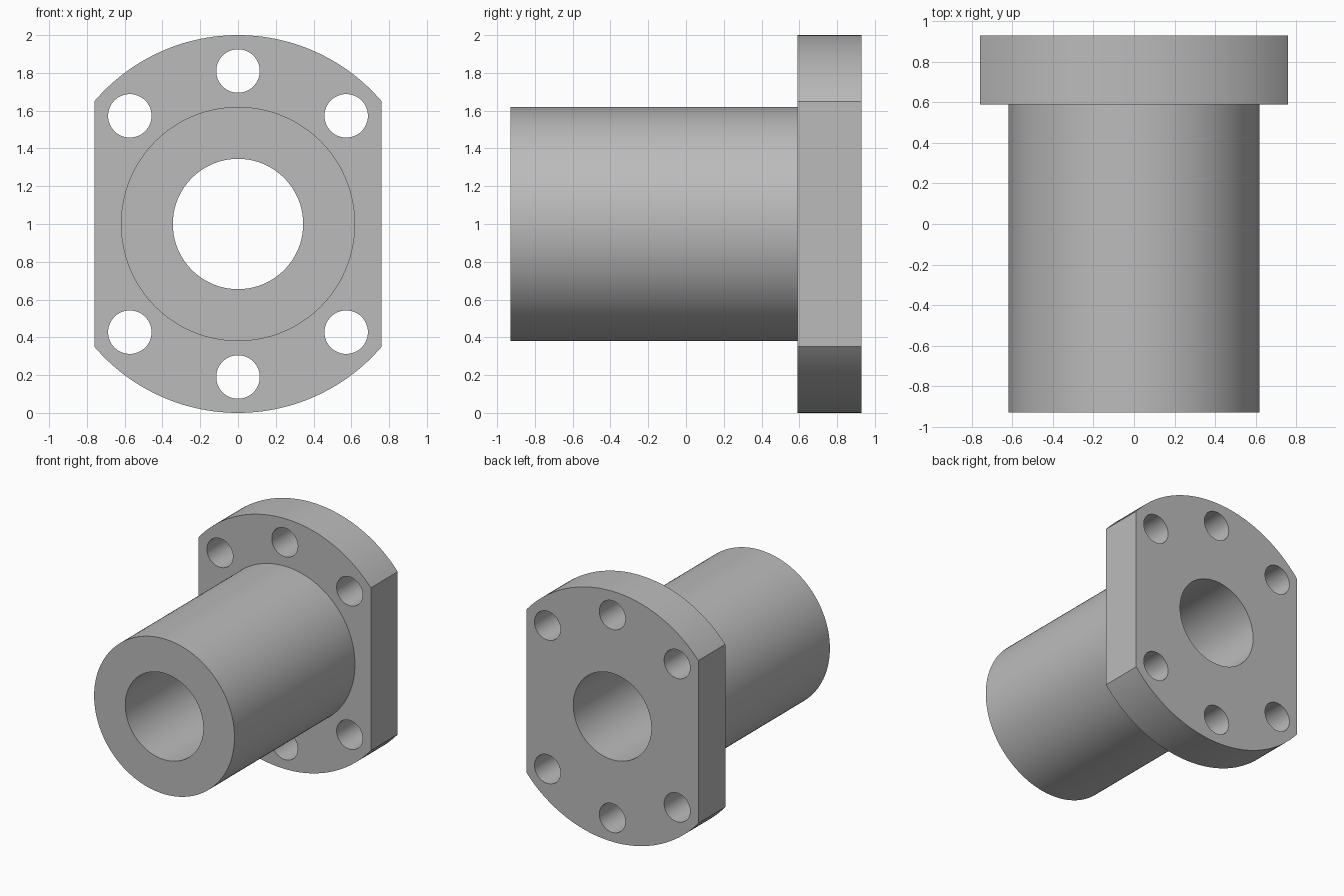
import bpy
import math

if "Cube" in bpy.data.objects:
    bpy.data.objects.remove(bpy.data.objects["Cube"], do_unlink=True)

# Main dimensions
AXIS_Z = 1.0
FRONT, STEP, BACK = -0.93, 0.59, 0.93
FLANGE_R, BARREL_R, BORE_R = 1.0, 0.62, 0.345
HALF_WIDTH = 0.76
HOLE_R, HOLE_CIRCLE = 0.115, 0.81


def cylinder(name, radius, y0, y1, x=0.0, z=AXIS_Z, sides=128):
    """Cylinder lying along y."""
    bpy.ops.mesh.primitive_cylinder_add(
        vertices=sides, radius=radius, depth=y1 - y0,
        location=(x, (y0 + y1) / 2, z), rotation=(math.pi / 2, 0, 0))
    obj = bpy.context.object
    obj.name = name
    return obj


def combine(target, tool, operation):
    """Apply a boolean and discard the tool object."""
    mod = target.modifiers.new(operation.title(), "BOOLEAN")
    mod.operation = operation
    mod.solver = "EXACT"
    mod.object = tool
    bpy.ops.object.select_all(action="DESELECT")
    bpy.context.view_layer.objects.active = target
    target.select_set(True)
    bpy.ops.object.modifier_apply(modifier=mod.name)
    bpy.data.objects.remove(tool, do_unlink=True)


# Round flange trimmed to two flat sides
body = cylinder("flanged_bushing", FLANGE_R, STEP, BACK, sides=192)
bpy.ops.mesh.primitive_cube_add(size=1, location=(0, (STEP + BACK) / 2, AXIS_Z))
trim = bpy.context.object
trim.name = "side_trim"
trim.scale = (2 * HALF_WIDTH, 1, 3)
combine(body, trim, "INTERSECT")

# Barrel fused into the flange
combine(body, cylinder("barrel", BARREL_R, FRONT, STEP + 0.15), "UNION")

# Through bore and six bolt holes
combine(body, cylinder("bore", BORE_R, FRONT - 0.2, BACK + 0.2), "DIFFERENCE")
for degrees in (45, 90, 135, 225, 270, 315):
    a = math.radians(degrees)
    hole = cylinder("bolt_hole", HOLE_R, STEP - 0.2, BACK + 0.2,
                    x=HOLE_CIRCLE * math.cos(a),
                    z=AXIS_Z + HOLE_CIRCLE * math.sin(a), sides=64)
    combine(body, hole, "DIFFERENCE")

# Plain grey metal
grey = bpy.data.materials.new("grey_metal")
grey.use_nodes = True
colour = (0.5, 0.5, 0.5, 1)
grey.diffuse_color = colour
grey.node_tree.nodes["Principled BSDF"].inputs["Base Color"].default_value = colour
body.data.materials.clear()
body.data.materials.append(grey)
for face in body.data.polygons:
    face.material_index = 0

bpy.context.view_layer.objects.active = body
body.select_set(True)
bpy.ops.object.shade_smooth_by_angle(angle=math.radians(30))
